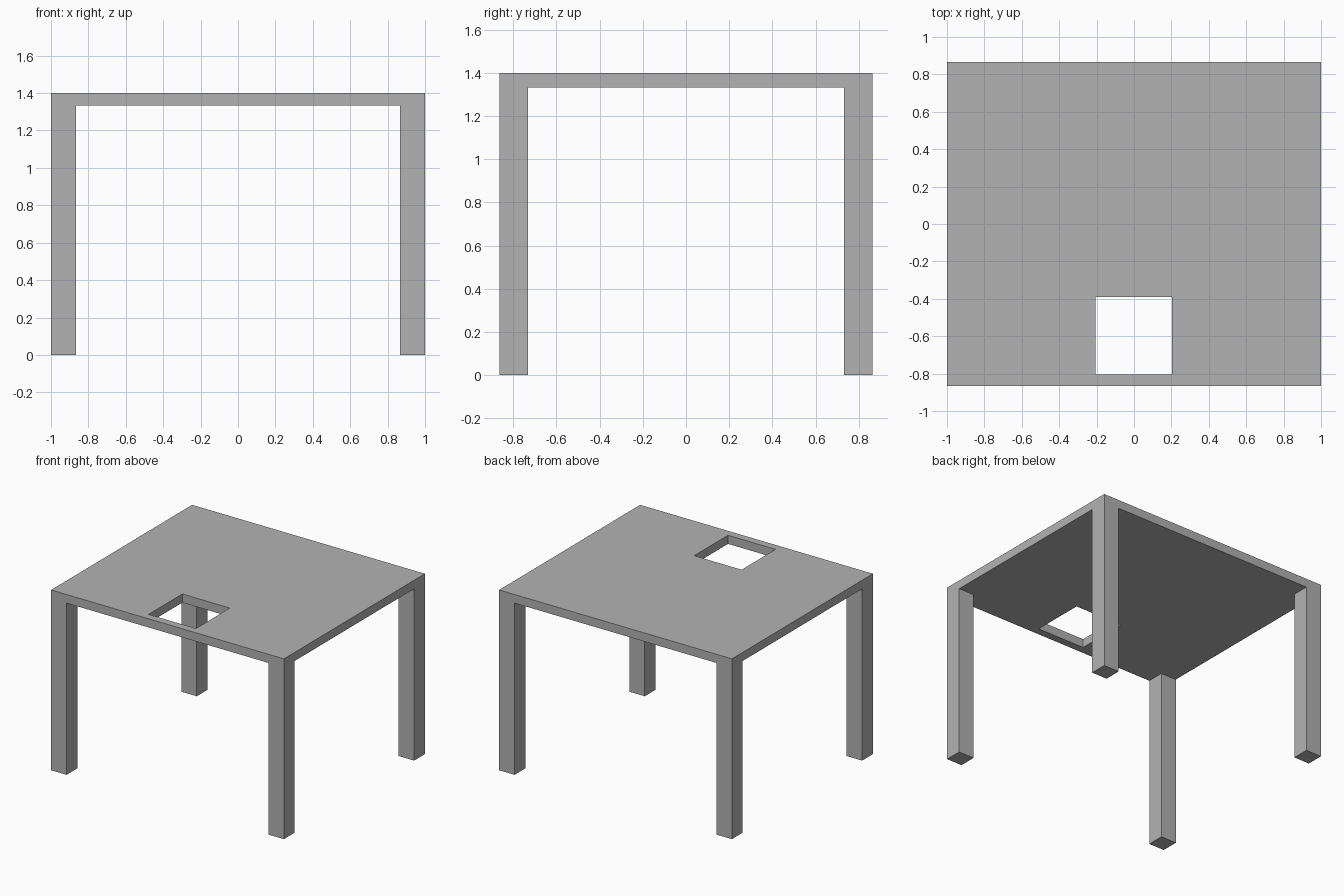
import bpy
import bmesh
from mathutils import Vector

if "Cube" in bpy.data.objects:
    bpy.data.objects.remove(bpy.data.objects["Cube"], do_unlink=True)

HALF_X, HALF_Y, HEIGHT = 1.0, 0.865, 1.4
THICK, LEG = 0.067, 0.133
UNDERSIDE = HEIGHT - THICK

grey = bpy.data.materials.new("plain grey")
grey.use_nodes = True
grey.diffuse_color = (0.448, 0.448, 0.448, 1)
grey.node_tree.nodes["Principled BSDF"].inputs["Base Color"].default_value = grey.diffuse_color


def add_object(name, bm):
    bmesh.ops.recalc_face_normals(bm, faces=bm.faces)
    mesh = bpy.data.meshes.new(name)
    bm.to_mesh(mesh)
    bm.free()
    mesh.materials.append(grey)
    obj = bpy.data.objects.new(name, mesh)
    bpy.context.collection.objects.link(obj)
    return obj


# Table top: a three by three grid without its hole cell, extruded upward
xs = (-HALF_X, -0.205, 0.203, HALF_X)
ys = (-HALF_Y, -0.805, -0.39, HALF_Y)
bm = bmesh.new()
verts = [[bm.verts.new((x, y, UNDERSIDE)) for x in xs] for y in ys]
for j in range(3):
    for i in range(3):
        if (i, j) != (1, 1):
            bm.faces.new((verts[j][i], verts[j][i + 1],
                          verts[j + 1][i + 1], verts[j + 1][i]))
top = bmesh.ops.extrude_face_region(bm, geom=bm.faces[:], use_keep_orig=True)
bmesh.ops.translate(bm, vec=(0, 0, THICK),
                    verts=[v for v in top["geom"] if isinstance(v, bmesh.types.BMVert)])
add_object("table_top", bm)

# Square legs, flush with the outer corners
for y_name, sy in (("front", -1), ("back", 1)):
    for x_name, sx in (("left", 1), ("right", -1)):
        bm = bmesh.new()
        bmesh.ops.create_cube(bm, size=1)
        bmesh.ops.scale(bm, vec=(LEG, LEG, UNDERSIDE), verts=bm.verts)
        leg = add_object(f"{y_name}_{x_name}_leg", bm)
        leg.location = Vector((sx * (HALF_X - LEG / 2), sy * (HALF_Y - LEG / 2), UNDERSIDE / 2))
